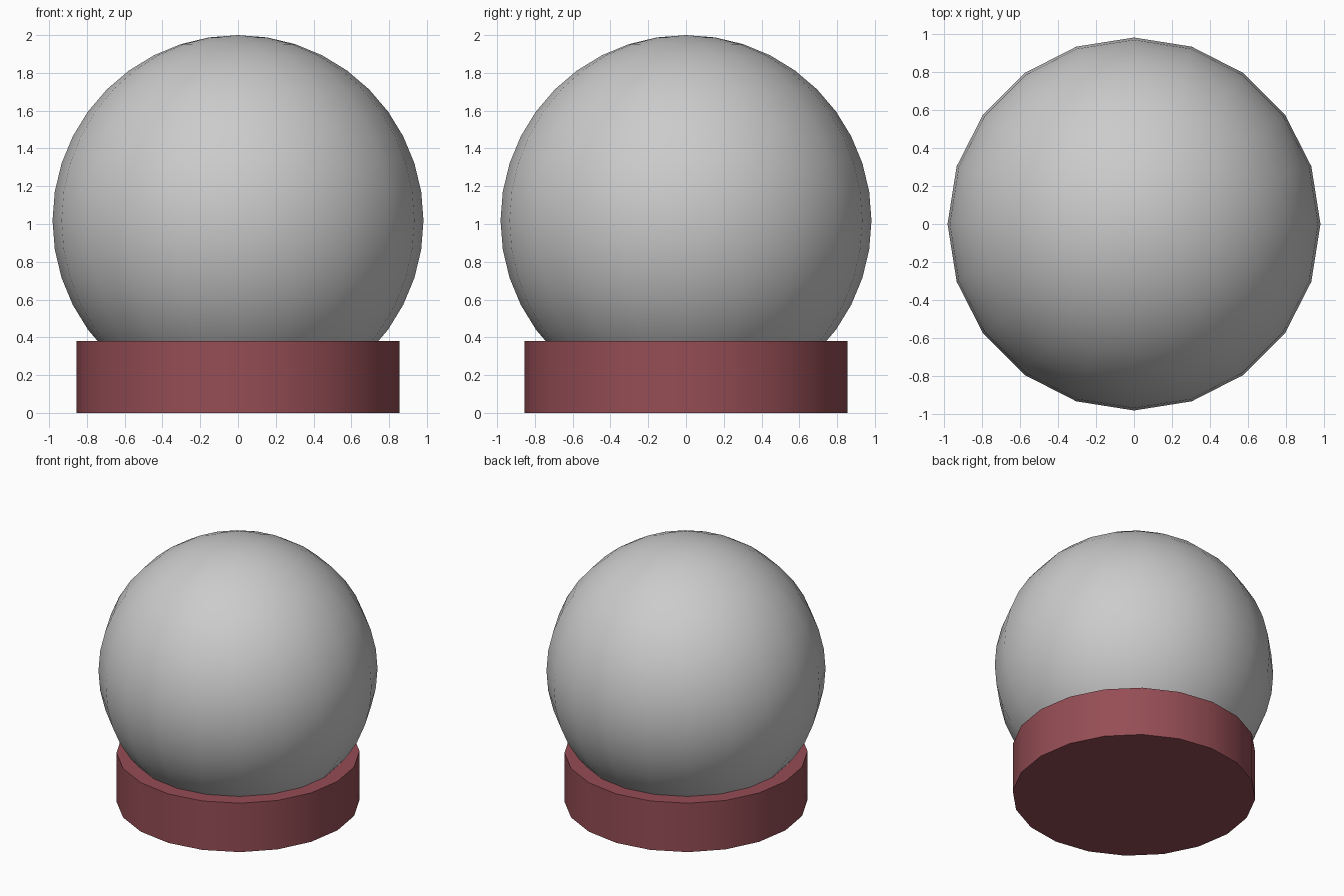
import bpy
import math

if "Cube" in bpy.data.objects:
    bpy.data.objects.remove(bpy.data.objects["Cube"])

SIDES = 20

# Round base
bpy.ops.mesh.primitive_cylinder_add(vertices=SIDES, radius=0.855, depth=0.38,
                                    location=(0, 0, 0.19))
base = bpy.context.object
base.name = "base"
bpy.ops.object.shade_smooth_by_angle(angle=math.radians(30))
red = bpy.data.materials.new("base_red")
red.diffuse_color = (0.30, 0.075, 0.09, 1)
red.use_nodes = True
red.node_tree.nodes["Principled BSDF"].inputs["Base Color"].default_value = red.diffuse_color
base.data.materials.append(red)

# Globe resting in the base; vertices lie on the x and y axes
bpy.ops.mesh.primitive_uv_sphere_add(segments=SIDES, ring_count=20, radius=0.982,
                                     location=(0, 0, 1.018))
bpy.context.object.name = "globe"
bpy.ops.object.shade_smooth()
